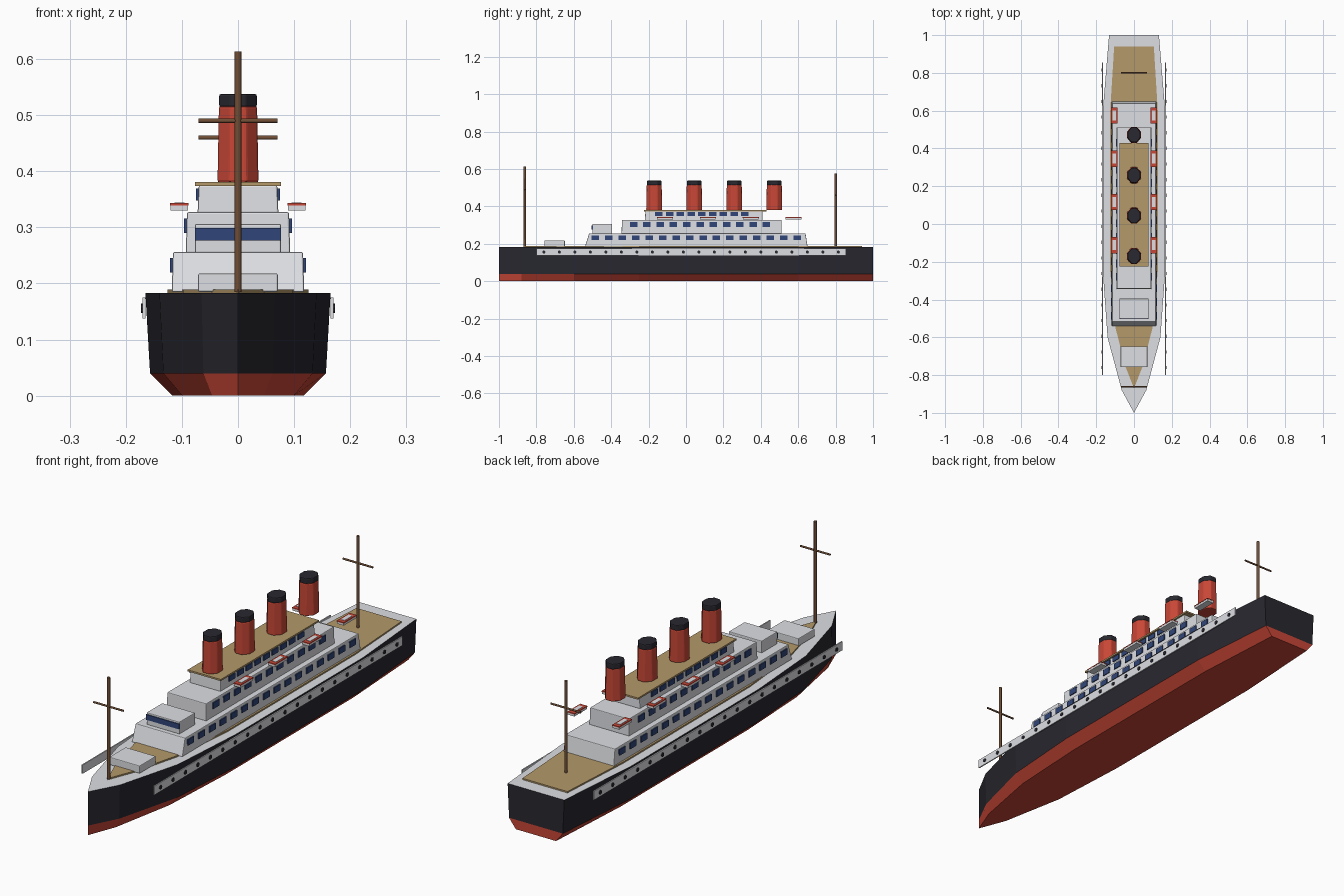
import bpy, bmesh, math

if "Cube" in bpy.data.objects:
    bpy.data.objects.remove(bpy.data.objects["Cube"])


def material(name, rgb):
    m = bpy.data.materials.new(name)
    m.diffuse_color = (*rgb, 1)
    m.use_nodes = True
    m.node_tree.nodes["Principled BSDF"].inputs["Base Color"].default_value = m.diffuse_color
    return m


BLACK = material("hull black", (0.021, 0.021, 0.029))
RED = material("funnel red", (0.58, 0.062, 0.037))
WHITE = material("paint white", (0.73, 0.74, 0.77))
TAN = material("deck wood", (0.46, 0.32, 0.145))
BLUE = material("window blue", (0.03, 0.06, 0.19))
BROWN = material("mast brown", (0.16, 0.075, 0.035))


def finish(name, bm, *mats):
    bmesh.ops.recalc_face_normals(bm, faces=bm.faces)
    me = bpy.data.meshes.new(name)
    bm.to_mesh(me)
    bm.free()
    for m in mats:
        me.materials.append(m)
    ob = bpy.data.objects.new(name, me)
    bpy.context.collection.objects.link(ob)
    return ob


def soften(ob, width):
    mod = ob.modifiers.new("edge", "BEVEL")
    mod.width, mod.segments = width, 2
    return ob


def smooth(ob):
    bpy.ops.object.select_all(action="DESELECT")
    ob.select_set(True)
    bpy.context.view_layer.objects.active = ob
    bpy.ops.object.shade_smooth_by_angle(angle=math.radians(50))
    return ob


def add_box(bm, x0, x1, y0, y1, z0, z1, front=0, back=0, side=0, mat=0):
    """Box whose top edge can be drawn in at the front, back and sides."""
    lo = [(x0, y0), (x1, y0), (x1, y1), (x0, y1)]
    hi = [(x0 + side, y0 + front), (x1 - side, y0 + front),
          (x1 - side, y1 - back), (x0 + side, y1 - back)]
    a = [bm.verts.new((x, y, z0)) for x, y in lo]
    b = [bm.verts.new((x, y, z1)) for x, y in hi]
    faces = [bm.faces.new(a[::-1]), bm.faces.new(b)]
    for i in range(4):
        j = (i + 1) % 4
        faces.append(bm.faces.new((a[i], a[j], b[j], b[i])))
    for f in faces:
        f.material_index = mat


def box(name, mat, *dims, bevel=0.0, **kw):
    bm = bmesh.new()
    add_box(bm, *dims, **kw)
    ob = finish(name, bm, mat)
    return soften(ob, bevel) if bevel else ob


def loft(name, half, levels, mats):
    """Stack a mirrored plan outline (first point is the bow tip) at several heights."""
    bm = bmesh.new()
    rings = []
    for z, s in levels:
        pts = [(x * s, y) for x, y in half] + [(-x * s, y) for x, y in half[:0:-1]]
        rings.append([bm.verts.new((x, y, z)) for x, y in pts])
    n = len(rings[0])
    for k in range(len(rings) - 1):
        for i in range(n):
            j = (i + 1) % n
            f = bm.faces.new((rings[k][i], rings[k][j], rings[k + 1][j], rings[k + 1][i]))
            f.material_index = min(k, len(mats) - 1)
    bm.faces.new(rings[0])
    bm.faces.new(rings[-1]).material_index = len(mats) - 1
    return finish(name, bm, *mats)


def tube(name, mat, r0, r1, z0, z1, y, sides=8, sy=1.0):
    bm = bmesh.new()
    bmesh.ops.create_cone(bm, cap_ends=True, segments=sides, radius1=r0, radius2=r1, depth=z1 - z0)
    turn = math.pi / sides
    for v in bm.verts:
        x, q = v.co.x, v.co.y
        v.co.x = x * math.cos(turn) - q * math.sin(turn)
        v.co.y = (x * math.sin(turn) + q * math.cos(turn)) * sy + y
        v.co.z += (z0 + z1) / 2
    return finish(name, bm, mat)


# Hull: red keel, black sides, pale top rim
hull_plan = [(0, -1), (0.065, -0.88), (0.14, -0.6), (0.165, -0.25), (0.165, 0.6), (0.132, 1)]
loft("hull", hull_plan, [(0, 0.71), (0.04, 0.95), (0.183, 1)], [RED, BLACK, WHITE])

# Wooden main deck
deck_plan = [(0, -0.87), (0.045, -0.755), (0.098, -0.55), (0.126, -0.25), (0.126, 0.6), (0.105, 0.94)]
loft("main_deck", deck_plan, [(0.182, 1), (0.189, 1)], [TAN])

# Side plates with portholes
for s, side in ((-1, "left"), (1, "right")):
    xs = sorted((s * 0.165, s * 0.17))
    box(side + "_side_plate", WHITE, *xs, -0.8, 0.855, 0.138, 0.175)
    bm = bmesh.new()
    for i in range(20):
        y = -0.76 + i * 1.575 / 19
        ring = [[bm.verts.new((s * x, y + 0.0085 * math.cos(a * math.pi / 4),
                               0.156 + 0.0085 * math.sin(a * math.pi / 4)))
                 for a in range(8)] for x in (0.169, 0.173)]
        bm.faces.new(ring[0])
        bm.faces.new(ring[1])
        for a in range(8):
            b = (a + 1) % 8
            bm.faces.new((ring[0][a], ring[0][b], ring[1][b], ring[1][a]))
    finish(side + "_portholes", bm, BLACK)

# Superstructure tiers, each with a row of side windows
# half width, y range, z range, front slope, window count, window y range, window z range
tiers = [
    ("lower", 0.118, -0.54, 0.65, 0.185, 0.256, 0.022, 16, -0.485, 0.595, 0.22, 0.245),
    ("middle", 0.093, -0.345, 0.512, 0.254, 0.327, 0.003, 11, -0.28, 0.43, 0.29, 0.316),
    ("upper", 0.072, -0.22, 0.41, 0.325, 0.375, 0.003, 9, -0.145, 0.315, 0.348, 0.369),
]
for name, w, y0, y1, z0, z1, slope, n, wy0, wy1, wz0, wz1 in tiers:
    box(name + "_tier", WHITE, -w, w, y0, y1, z0, z1, front=slope, back=slope / 2,
        side=0.002, bevel=0.003)
    bm = bmesh.new()
    for i in range(n):
        y = wy0 + (wy1 - wy0) * i / (n - 1)
        for s in (-1, 1):
            xs = sorted((s * (w - 0.003), s * (w + 0.003)))
            add_box(bm, *xs, y - 0.02, y + 0.02, wz0, wz1)
    finish(name + "_windows", bm, BLUE)

# Wooden roof deck
box("roof_deck", TAN, -0.077, 0.077, -0.225, 0.43, 0.374, 0.381)

# Bridge house with its window band, and the foredeck hatch
box("bridge", WHITE, -0.077, 0.077, -0.5, -0.395, 0.254, 0.306, bevel=0.003)
box("bridge_window_band", BLUE, -0.077, 0.077, -0.504, -0.496, 0.277, 0.299)
box("fore_hatch", WHITE, -0.071, 0.071, -0.757, -0.648, 0.185, 0.218, bevel=0.003)

# Four tapered funnels with dark caps
k = 1 / math.cos(math.pi / 8)
for i in range(4):
    y = -0.17 + i * 0.214
    soften(tube(f"funnel_{i + 1}", RED, 0.0365 * k, 0.034 * k, 0.38, 0.516, y, sy=1.17), 0.004)
    soften(tube(f"funnel_cap_{i + 1}", BLACK, 0.0335 * k, 0.0335 * k, 0.514, 0.538, y, sy=1.17), 0.004)

# Masts with cross yards
for name, y, top, yard in (("fore", -0.862, 0.613, 0.49), ("aft", 0.8, 0.575, 0.46)):
    smooth(tube(name + "_mast", BROWN, 0.0065, 0.0065, 0.185, top, y))
    bar = smooth(tube(name + "_yard", BROWN, 0.004, 0.004, -0.07, 0.07, 0))
    bar.rotation_euler = (0, math.pi / 2, 0)
    bar.location = (0, y, yard)

# Lifeboats: white body, red gunwale, white cover
for s, side in ((-1, "left"), (1, "right")):
    for i in range(4):
        y = -0.112 + i * 0.229
        bm = bmesh.new()
        for hw, hl, z0, z1, mat in ((0.0155, 0.042, 0.33, 0.34, 0),
                                    (0.0165, 0.043, 0.339, 0.343, 1),
                                    (0.009, 0.026, 0.342, 0.3445, 0)):
            add_box(bm, s * 0.1045 - hw, s * 0.1045 + hw, y - hl, y + hl, z0, z1, mat=mat)
        finish(f"{side}_lifeboat_{i + 1}", bm, WHITE, RED)
